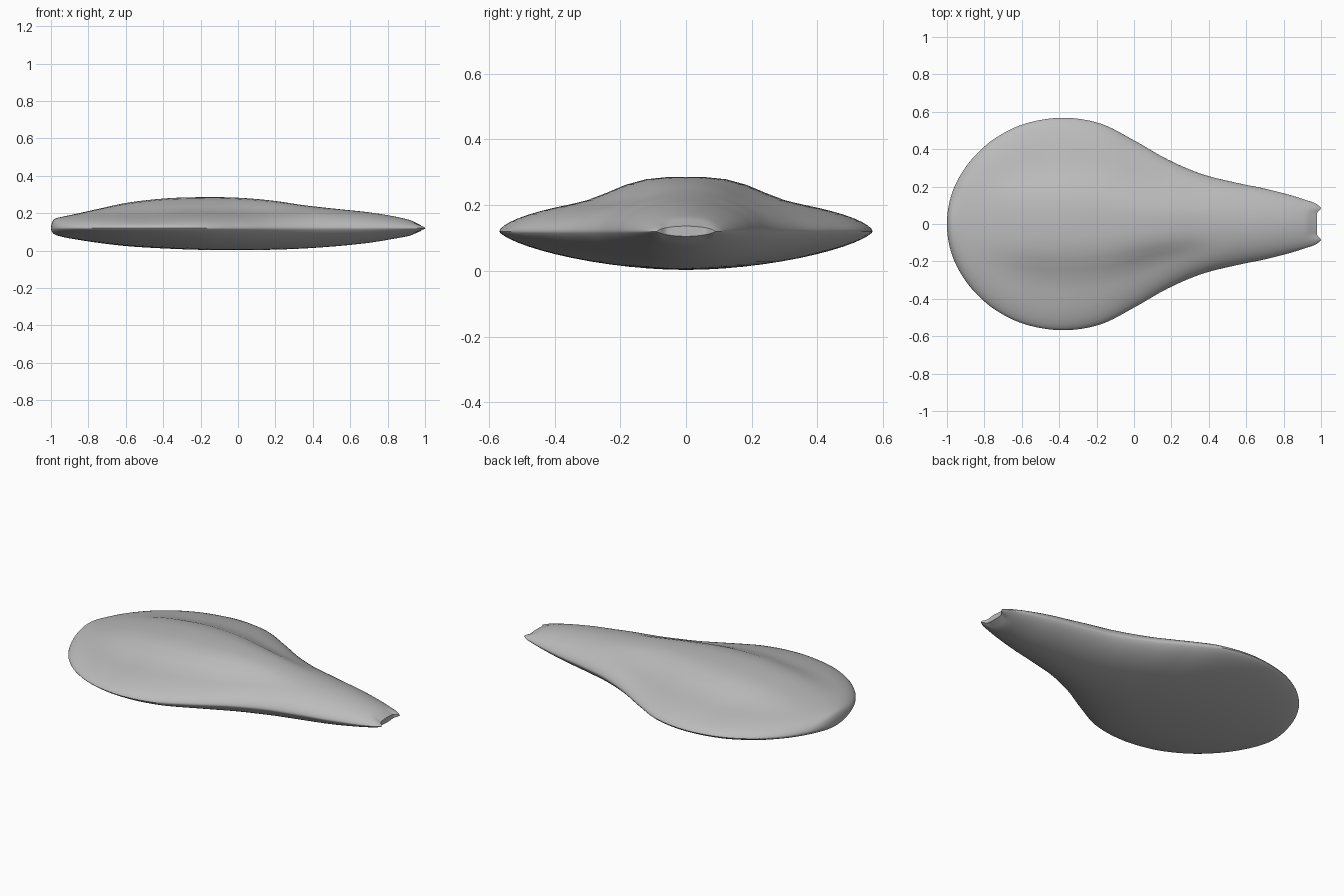
import bpy, bmesh, math
from mathutils import Vector

if "Cube" in bpy.data.objects:
    bpy.data.objects.remove(bpy.data.objects["Cube"])

SEAM = 0.12          # height of the sharp rim
HALF = 28            # cross-section steps from rim to rim
STEPS = 8            # subdivisions between stations

# Stations along the body: x, half width, top rise, bottom drop
stations = [
    (-1.00, 0.000, 0.000, 0.000), (-0.985, 0.125, 0.046, 0.030),
    (-0.94, 0.240, 0.061, 0.046), (-0.86, 0.355, 0.078, 0.061),
    (-0.74, 0.460, 0.105, 0.079), (-0.58, 0.537, 0.138, 0.097),
    (-0.38, 0.568, 0.160, 0.109), (-0.18, 0.537, 0.166, 0.116),
    (0.00, 0.447, 0.163, 0.117), (0.18, 0.345, 0.148, 0.115),
    (0.36, 0.268, 0.122, 0.108), (0.54, 0.222, 0.102, 0.095),
    (0.70, 0.189, 0.085, 0.078), (0.83, 0.156, 0.064, 0.057),
    (0.92, 0.128, 0.044, 0.040), (0.97, 0.110, 0.028, 0.026),
    (1.00, 0.088, 0.016, 0.015),
]


def smooth(a, b, x):
    t = min(max((x - a) / (b - a), 0), 1)
    return t * t * (3 - 2 * t)


def catmull(p0, p1, p2, p3, t):
    return (p1 * 2 + (p2 - p0) * t + (p0 * 2 - p1 * 5 + p2 * 4 - p3) * t * t
            + (p1 * 3 - p0 - p2 * 3 + p3) * t ** 3) * 0.5


pts = [Vector(s) for s in stations]
first = Vector((pts[1].x, -pts[1][1], -pts[1][2], -pts[1][3]))
pts = [first] + pts + [pts[-1] * 2 - pts[-2]]
samples = []
for i in range(1, len(pts) - 2):
    for k in range(STEPS):
        samples.append(catmull(*pts[i - 1:i + 3], k / STEPS))
samples.append(pts[-2])

bm = bmesh.new()


def surface_point(s, v, top):
    x, w, rise, drop = s
    dome = max(1 - v * v, 0)
    if top:
        # low dome plus a raised central ridge that fades at both ends
        ridge = 0.054 * smooth(-0.92, -0.45, x) * (1 - smooth(0.0, 0.5, x))
        z = (rise - ridge) * dome ** 0.6 + ridge * math.exp(-(v / 0.43) ** 4) * min(1, dome * 4)
    else:
        z = -drop * dome ** 0.7
    # concave mouth in the narrow tip
    y = w * v
    notch = 0.022 * smooth(0.9, 1.0, x) * (1 - smooth(0.055, 0.088, abs(y)))
    return (x - notch, y, SEAM + z)


# Body: rings of top and bottom points sharing the rim
tip = bm.verts.new((-1, 0, SEAM))
rings = []
for s in samples[1:]:
    vs = [-math.cos(math.pi * j / HALF) for j in range(HALF + 1)]
    up = [bm.verts.new(surface_point(s, v, True)) for v in vs]
    low = [bm.verts.new(surface_point(s, v, False)) for v in vs[1:-1]]
    rings.append((up, [up[0]] + low + [up[-1]]))
for j in range(HALF):
    for side in (0, 1):
        bm.faces.new((tip, rings[0][side][j], rings[0][side][j + 1]))
        for a, b in zip(rings, rings[1:]):
            bm.faces.new((a[side][j], b[side][j], b[side][j + 1], a[side][j + 1]))
# Mouth face closing the narrow end
up, low = rings[-1]
for j in range(HALF):
    face = [up[j], up[j + 1], low[j + 1], low[j]]
    bm.faces.new(list(dict.fromkeys(face)))
bmesh.ops.recalc_face_normals(bm, faces=bm.faces)

mesh = bpy.data.meshes.new("body")
bm.to_mesh(mesh)
bm.free()
body = bpy.data.objects.new("body", mesh)
bpy.context.collection.objects.link(body)
grey = bpy.data.materials.new("light grey")
grey.diffuse_color = (0.5, 0.5, 0.5, 1)
grey.use_nodes = True
grey.node_tree.nodes["Principled BSDF"].inputs["Base Color"].default_value = grey.diffuse_color
mesh.materials.append(grey)

bpy.context.view_layer.objects.active = body
body.select_set(True)
bpy.ops.object.shade_smooth_by_angle(angle=math.radians(50))
